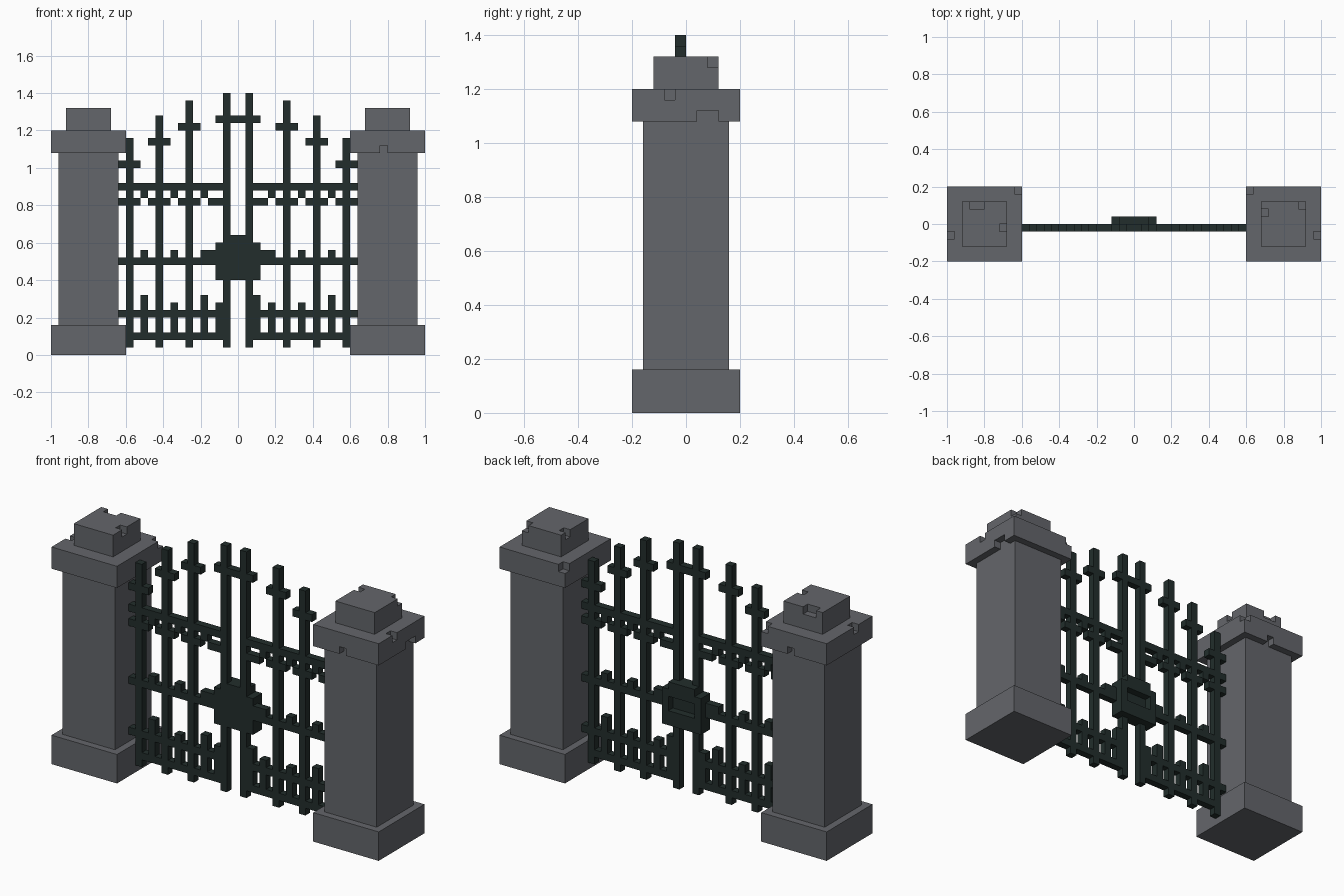
import bpy
import bmesh

if "Cube" in bpy.data.objects:
    bpy.data.objects.remove(bpy.data.objects["Cube"], do_unlink=True)

U = 0.04  # block unit; all coordinates below are in whole units


def make_material(name, colour):
    mat = bpy.data.materials.new(name)
    mat.use_nodes = True
    mat.diffuse_color = (*colour, 1)
    mat.node_tree.nodes["Principled BSDF"].inputs["Base Color"].default_value = (*colour, 1)
    return mat


stone = make_material("grey stone", (0.127, 0.133, 0.146))
iron = make_material("dark green iron", (0.016, 0.027, 0.025))


def add_boxes(name, boxes, mat):
    """One object from boxes given as ((x0, x1), (y0, y1), (z0, z1))."""
    bm = bmesh.new()
    for box in boxes:
        verts = bmesh.ops.create_cube(bm, size=1)["verts"]
        for v in verts:
            v.co = [U * (r[1] if c > 0 else r[0]) for c, r in zip(v.co, box)]
    mesh = bpy.data.meshes.new(name)
    bm.to_mesh(mesh)
    bm.free()
    mesh.materials.append(mat)
    obj = bpy.data.objects.new(name, mesh)
    bpy.context.collection.objects.link(obj)
    return obj


def add_chipped_block(name, box, chips):
    """A stone block with unit chips cut out where they touch its outside."""
    block = add_boxes(name, [box], stone)
    cuts = []
    for chip in chips:
        cuts.append([(c[0] - (c[0] == b[0]) * 0.5, c[1] + (c[1] == b[1]) * 0.5)
                     for c, b in zip(chip, box)])
    cutter = add_boxes(name + "_cutter", cuts, stone)
    cutter.hide_render = True
    mod = block.modifiers.new("chips", "BOOLEAN")
    mod.operation = "DIFFERENCE"
    mod.solver = "EXACT"
    mod.object = cutter
    deps = bpy.context.evaluated_depsgraph_get()
    mesh = bpy.data.meshes.new_from_object(block.evaluated_get(deps))
    block.modifiers.clear()
    block.data = mesh
    bpy.data.objects.remove(cutter, do_unlink=True)


# Stone pillars: chips differ on each side
CAP, TOP, UNDER = (29, 30), (32, 33), (27, 28)
pillars = {
    "left": (20,
             [((24, 25), (-2, -1), CAP), ((15, 16), (4, 5), CAP),
              ((24, 25), (1, 3), UNDER), ((19, 20), (-5, -4), UNDER)],
             [((17, 18), (1, 2), TOP), ((22, 23), (2, 3), TOP)]),
    "right": (-20,
              [((-25, -24), (-2, -1), CAP), ((-16, -15), (4, 5), CAP),
               ((-20, -19), (4, 5), UNDER)],
              [((-22, -20), (2, 3), TOP), ((-18, -17), (-1, 0), TOP)]),
}
for side, (cx, cap_chips, top_chips) in pillars.items():
    def square(r, z):
        return ((cx - r, cx + r), (-r, r), z)
    add_boxes(side + "_pillar_base", [square(5, (0, 4))], stone)
    add_boxes(side + "_pillar_shaft", [square(4, (4, 27))], stone)
    add_chipped_block(side + "_pillar_cap", square(5, (27, 30)), cap_chips)
    add_chipped_block(side + "_pillar_top", square(3, (30, 33)), top_chips)

# Iron gate leaves, one unit thick
BARS = {1: 35, 6: 34, 10: 32, 14: 29}           # bar position: top height
CROSS = {1: 32, 6: 31, 10: 29, 14: 26}          # bar position: crosspiece height
PICKETS = {"left": {2: 8, 4: 7, 8: 7, 12: 8},   # short picket: top height
           "right": {2: 7, 4: 8, 8: 7, 12: 8}}


for side, sign in (("left", 1), ("right", -1)):
    def part(x0, x1, z0, z1):
        return (tuple(sorted((sign * x0, sign * x1))), (-1, 0), (z0, z1))

    add_boxes(side + "_gate_bars",
              [part(x, x + 1, 1, top) for x, top in BARS.items()], iron)
    add_boxes(side + "_gate_crosspieces",
              [part(x - 1, x + 2, z - 1, z) for x, z in CROSS.items()], iron)
    add_boxes(side + "_gate_rails",
              [part(1, 16, z, z + 1) for z in (5, 12, 22)] + [part(1, 15, 2, 3)], iron)
    add_boxes(side + "_gate_pickets",
              [part(x, x + 1, 2, top) for x, top in PICKETS[side].items()], iron)
    # Lattice under the upper rail and studs on the middle rail
    lattice = [part(x - 1, x + 2, 20, 21) for x in (6, 10, 14)] + [part(1, 4, 20, 21)]
    lattice += [part(x, x + 1, 21, 22) for x in (4, 8, 12)]
    add_boxes(side + "_gate_lattice", lattice, iron)
    add_boxes(side + "_gate_studs",
              [part(3, 5, 13, 14), part(8, 9, 13, 14), part(12, 13, 13, 14)], iron)

# Lock: solid front plate with a raised frame behind it
add_boxes("lock_plate", [((-3, 3), (-1, 0), (10, 15)),
                         ((-2, 2), (-1, 0), (15, 16))], iron)
add_boxes("lock_frame", [((-3, -2), (0, 1), (10, 15)), ((2, 3), (0, 1), (10, 15)),
                         ((-2, 2), (0, 1), (10, 12)), ((-2, 2), (0, 1), (14, 16))], iron)
